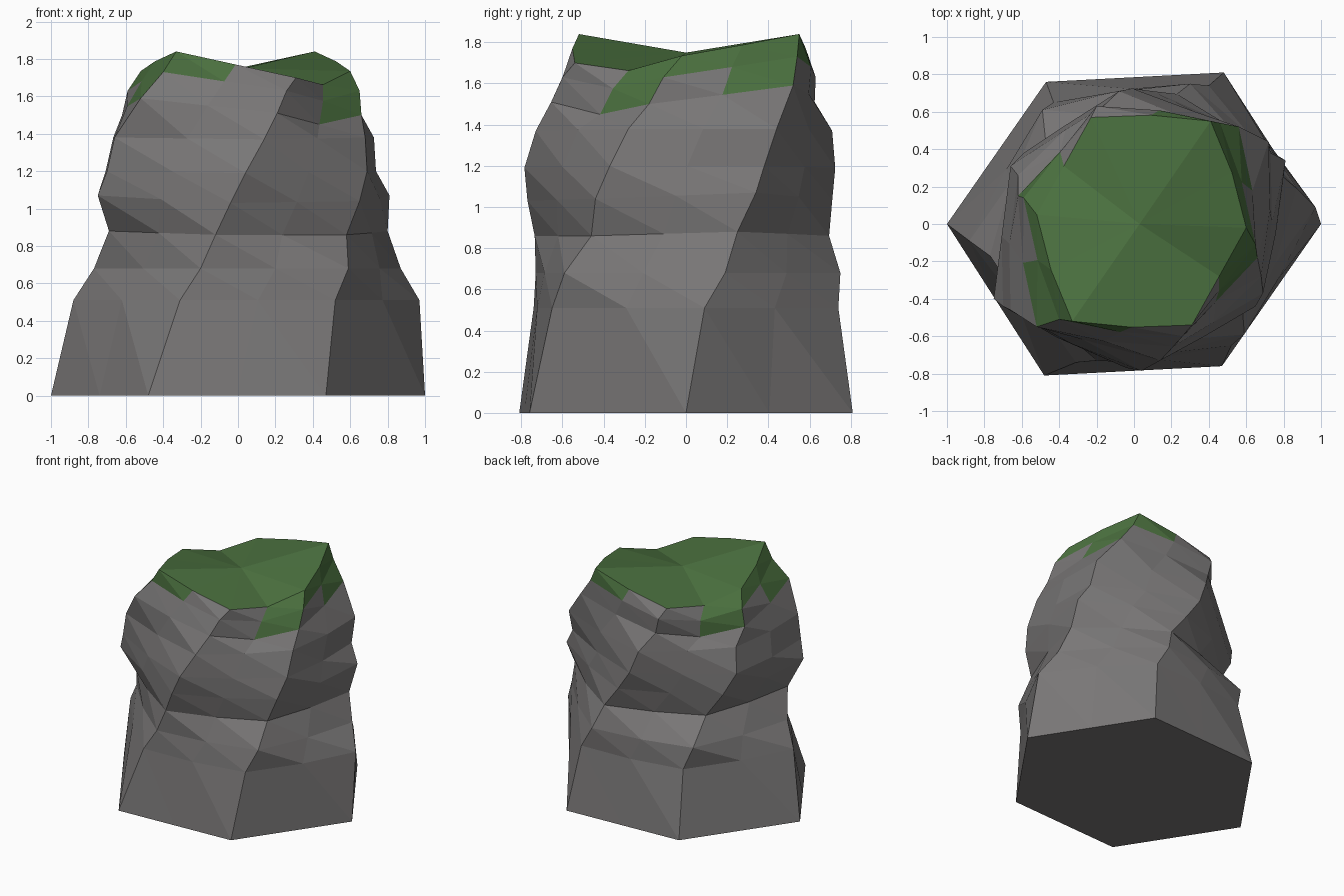
import bpy, bmesh
from mathutils import Vector

if "Cube" in bpy.data.objects:
    bpy.data.objects.remove(bpy.data.objects["Cube"])


def material(name, rgb):
    m = bpy.data.materials.new(name)
    m.diffuse_color = (*rgb, 1)
    m.use_nodes = True
    m.node_tree.nodes["Principled BSDF"].inputs["Base Color"].default_value = m.diffuse_color
    return m


# Three twisting ridge lines (bottom to top); the other three are their half-turn copies
FRONT = [(-.48, -.81, 0), (-.31, -.74, .51), (-.20, -.73, .68), (-.12, -.735, .86), (-.04, -.77, 1.03),
         (.04, -.785, 1.19), (.14, -.73, 1.37), (.21, -.655, 1.51), (.26, -.60, 1.63), (.31, -.54, 1.70)]
RIGHT = [(.47, -.76, 0), (.52, -.65, .51), (.59, -.59, .68), (.58, -.46, .86), (.65, -.44, 1.04),
         (.69, -.37, 1.20), (.68, -.28, 1.38), (.66, -.18, 1.50), (.65, -.11, 1.63), (.60, -.02, 1.735)]
BACK = [(1, 0, 0), (.97, .09, .51), (.87, .19, .68), (.80, .25, .88), (.81, .34, 1.07),
        (.73, .38, 1.20), (.72, .44, 1.38), (.56, .52, 1.59), (.46, .54, 1.73), (.41, .55, 1.84)]
# Sideways drift of each ring's centre
DRIFT = [(0, 0), (.045, 0), (.05, .01), (.055, -.02), (.03, -.03),
         (.015, -.03), (.03, -.01), (.02, -.015), (.03, .015), (.04, .015)]
# Moss on the flanks: strip index (per half turn) -> first mossy row
MOSS = {1: 7, 2: 8, 3: 7, 4: 8}

bm = bmesh.new()
rings = []
for r, (dx, dy) in enumerate(DRIFT):
    c = Vector((dx, dy, 0))
    half = [Vector(p[r]) for p in (FRONT, RIGHT, BACK)]
    corners = half + [Vector((2 * dx - p.x, 2 * dy - p.y, p.z)) for p in half]
    ring = []
    for i, p in enumerate(corners):
        m = (p + corners[(i + 1) % 6]) / 2
        dip = i % 3 == 0                      # low notch between front and right ridges
        if r and not (dip and r > 6):         # slight bulge between ridges
            m.x, m.y = dx + (m.x - dx) * 1.04, dy + (m.y - dy) * 1.04
        if dip and r > 6:
            m.z -= .055
        ring += [bm.verts.new(p), bm.verts.new(m)]
    rings.append(ring)

# Faceted flanks
for r in range(len(rings) - 1):
    lo, hi = rings[r], rings[r + 1]
    for i in range(12):
        j = (i + 1) % 12
        moss = int(r >= MOSS.get(i % 6, 99))
        for tri in ((lo[i], lo[j], hi[i]), (lo[j], hi[j], hi[i])):
            bm.faces.new(tri).material_index = moss

# Flat underside and mossy top fan
bm.faces.new(rings[0][::-1])
centre = bm.verts.new((.03, 0, 1.75))
for i in range(12):
    bm.faces.new((rings[-1][i], rings[-1][(i + 1) % 12], centre)).material_index = 1

me = bpy.data.meshes.new("rock")
bm.to_mesh(me)
bm.free()
me.materials.append(material("stone grey", (.19, .183, .183)))
me.materials.append(material("moss green", (.072, .168, .051)))
bpy.context.collection.objects.link(bpy.data.objects.new("rock", me))
